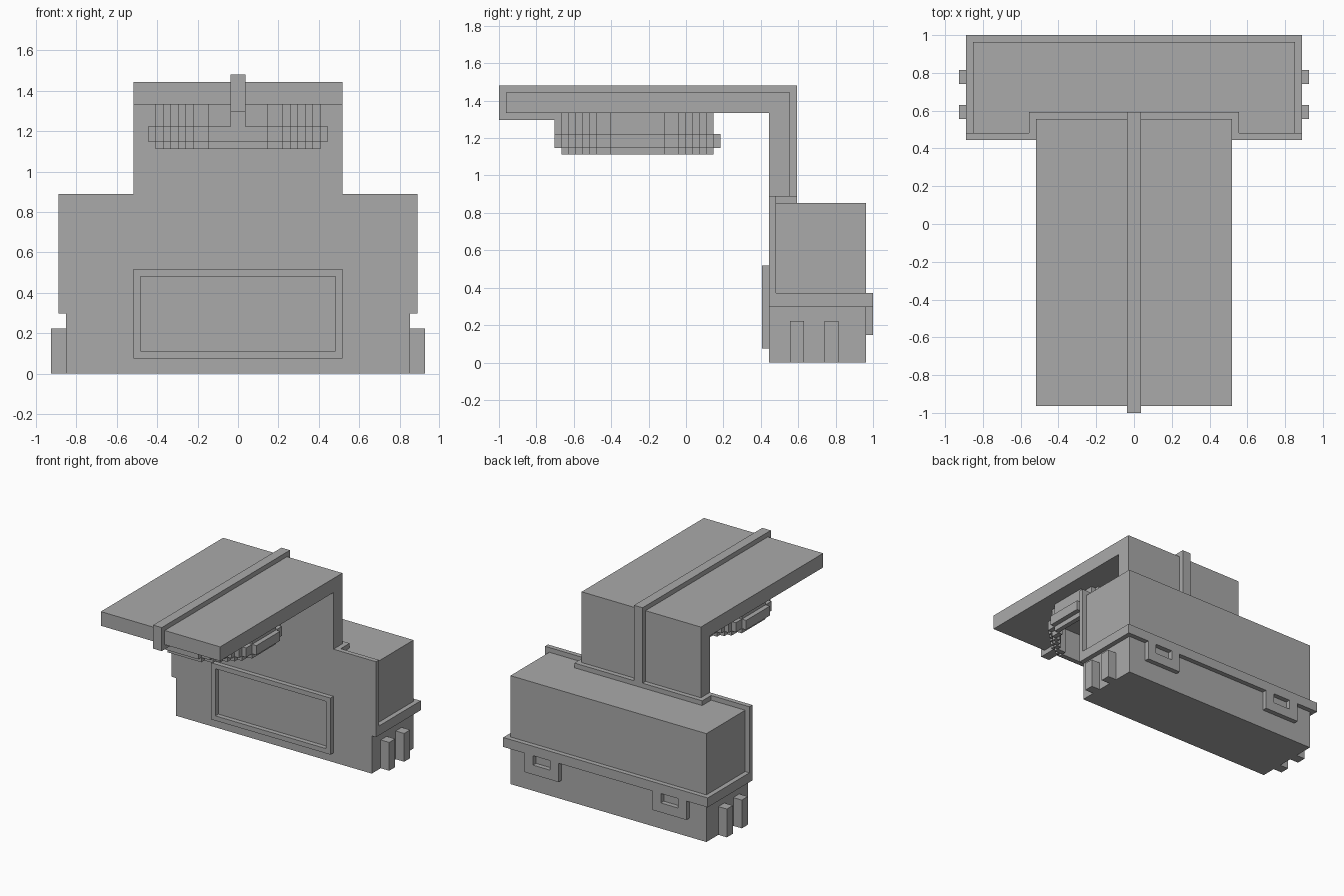
import bpy
import bmesh
from mathutils import Matrix, Vector

cube = bpy.data.objects.get("Cube")
if cube:
    bpy.data.objects.remove(cube, do_unlink=True)

U = 1 / 27  # one block of the model's grid

grey = bpy.data.materials.new("plain grey")
grey.use_nodes = True
grey.diffuse_color = (0.4, 0.4, 0.4, 1)
grey.node_tree.nodes["Principled BSDF"].inputs["Base Color"].default_value = (0.4, 0.4, 0.4, 1)


def blocks(name, boxes):
    """One object from boxes given as (x0, x1, y0, y1, z0, z1) in grid blocks."""
    bm = bmesh.new()
    for x0, x1, y0, y1, z0, z1 in boxes:
        centre = Vector((x0 + x1, y0 + y1, z0 + z1)) * U / 2
        size = Vector((x1 - x0, y1 - y0, z1 - z0)) * U
        bmesh.ops.create_cube(bm, size=1, matrix=Matrix.Translation(centre) @ Matrix.Diagonal(size).to_4x4())
    mesh = bpy.data.meshes.new(name)
    bm.to_mesh(mesh)
    bm.free()
    mesh.materials.append(grey)
    obj = bpy.data.objects.new(name, mesh)
    bpy.context.collection.objects.link(obj)
    return obj


def mirrored(boxes):
    """The boxes together with their copies across x = 0."""
    return boxes + [(-b[1], -b[0], *b[2:]) for b in boxes]


def frame(x0, x1, y0, y1, z0, z1):
    """Four one-block bars around an opening that faces the front."""
    return [(x0, x1, y0, y1, z0, z0 + 1), (x0, x1, y0, y1, z1 - 1, z1),
            (x0, x0 + 1, y0, y1, z0 + 1, z1 - 1), (x1 - 1, x1, y0, y1, z0 + 1, z1 - 1)]


def stepped_ring(edges, tops, cy, z0, z1):
    """A blocky one-block-thick circle, one column per step, in four quadrants."""
    boxes = []
    for lo, hi, top, low in zip(edges, edges[1:], tops, tops[1:] + [0]):
        for sx in (-1, 1):
            for sy in (-1, 1):
                xs = sorted((sx * lo, sx * hi))
                ys = sorted((cy + sy * low, cy + sy * top))
                boxes.append((*xs, *ys, z0, z1))
    return boxes


# Base housing with its front flange, belt and side pegs
blocks("base_body", [(-23, 23, 12, 26, 0, 23)])
blocks("front_flange", [(-24, 24, 12, 13, 8, 24)])
blocks("base_belt", [(-24, 24, 12, 27, 8, 10)])
blocks("side_pegs", mirrored([(23, 25, 15, 17, 0, 6), (23, 25, 20, 22, 0, 6)]))
blocks("front_panel_frame", frame(-14, 14, 11, 12, 2, 14))

# Back latches, each with a small window
blocks("back_latches", mirrored([(11, 19, 26, 27, 4, 6), (11, 13, 26, 27, 6, 8), (17, 19, 26, 27, 6, 8)]))

# Upright arm, its collar and the overhanging slab
blocks("arm_collar", [(-15, 15, 12, 16, 23, 24)])
blocks("upright_arm", [(-14, 14, 12, 15, 23, 36)])
blocks("top_slab", [(-14, 14, -26, 15, 36, 39)])

# Centre rib wrapping over the slab and down both ends
blocks("centre_rib", [(-1, 1, -27, 16, 39, 40), (-1, 1, 15, 16, 24, 39), (-1, 1, -27, -26, 35, 39),
                      (-1, 1, -26, -18, 35, 36), (-1, 1, -19, -18, 33, 35)])

# Hanging ring with a raised band
RING_Y = -7
blocks("hanging_ring", stepped_ring([0, 4, 6, 7, 8, 9, 10, 11], [11, 10, 9, 8, 7, 6, 4], RING_Y, 30, 36))
blocks("ring_band", stepped_ring([0, 4, 6, 7, 8, 9, 10, 11, 12], [12, 11, 10, 9, 8, 7, 6, 4], RING_Y, 31, 33))
